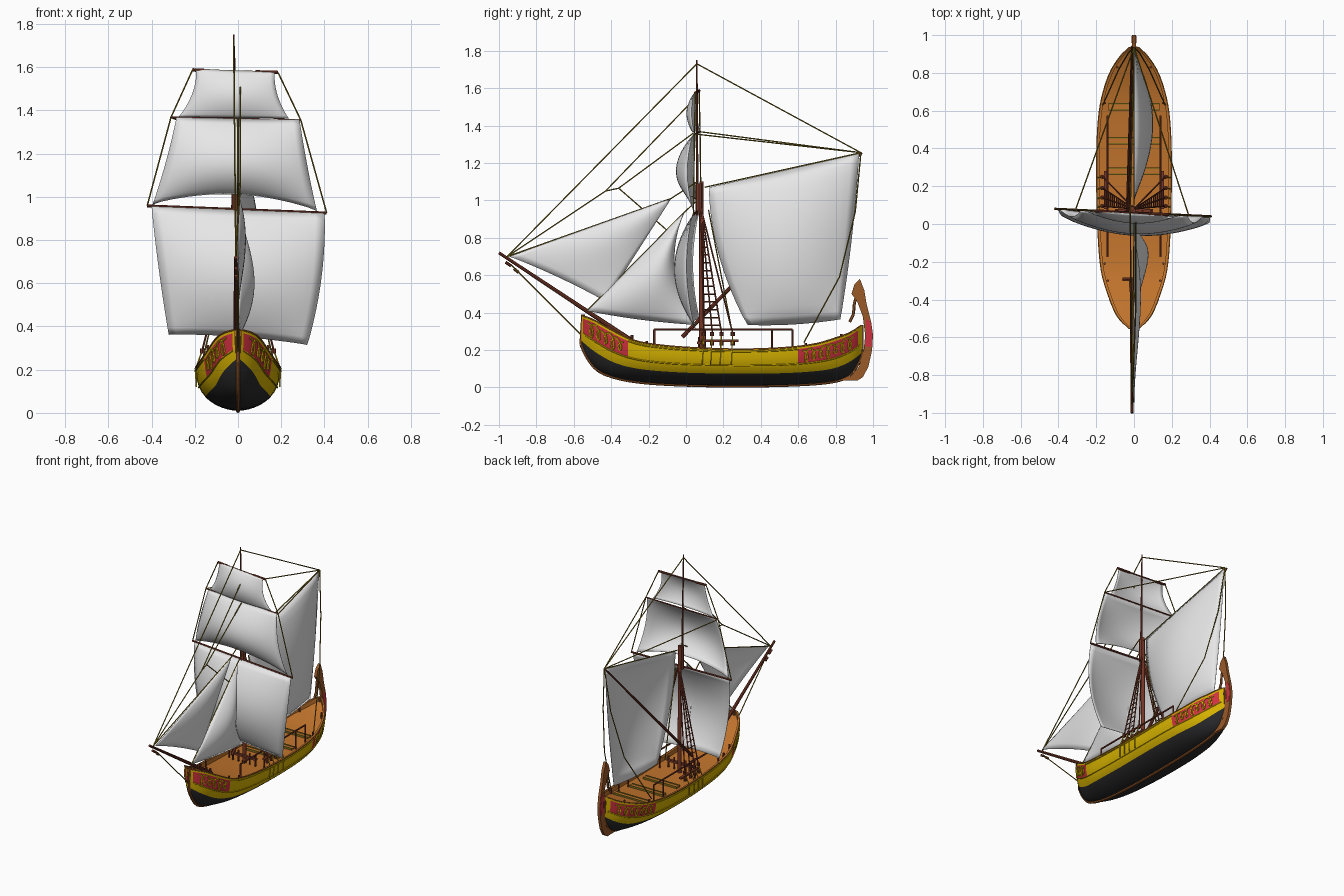
import bpy, bmesh, math
from mathutils import Vector as V

if "Cube" in bpy.data.objects:
    bpy.data.objects.remove(bpy.data.objects["Cube"])

def mat(name, r, g, b):
    m = bpy.data.materials.new(name)
    m.diffuse_color = (r, g, b, 1)
    m.use_nodes = True
    m.node_tree.nodes["Principled BSDF"].inputs["Base Color"].default_value = m.diffuse_color
    return m

YELLOW = mat("yellow_paint", .68, .45, .0)
BLACK = mat("black_tar", .022, .022, .024)
DECK = mat("deck_wood", .52, .17, .025)
RED = mat("red_panel", .62, .03, .05)
SPAR = mat("dark_red_wood", .18, .038, .02)
ROPE = mat("olive_rope", .21, .15, .012)
SAIL = mat("sail_cloth", .80, .80, .80)
KEEL = mat("keel_wood", .32, .10, .022)

def finish(name, bm, mats, smooth=True):
    bmesh.ops.remove_doubles(bm, verts=bm.verts, dist=1e-5)
    bmesh.ops.recalc_face_normals(bm, faces=bm.faces)
    me = bpy.data.meshes.new(name)
    bm.to_mesh(me)
    bm.free()
    for m in mats:
        me.materials.append(m)
    ob = bpy.data.objects.new(name, me)
    bpy.context.collection.objects.link(ob)
    if smooth:
        bpy.ops.object.select_all(action='DESELECT')
        ob.select_set(True)
        bpy.context.view_layer.objects.active = ob
        bpy.ops.object.shade_smooth_by_angle(angle=math.radians(40))
    return ob

def tubes(name, paths, r, m, n=6, r_end=None):
    """Round bars along each polyline, optionally tapered."""
    bm = bmesh.new()
    for path in paths:
        for a, b in zip(path, path[1:]):
            a, b = V(a), V(b)
            d = b - a
            mx = d.to_track_quat('Z', 'Y').to_matrix().to_4x4()
            mx.translation = (a + b) / 2
            bmesh.ops.create_cone(bm, cap_ends=True, segments=n, radius1=r,
                                  radius2=r if r_end is None else r_end, depth=d.length, matrix=mx)
    return finish(name, bm, [m])

def boxes(name, items, m):
    """Boxes given as (centre, size)."""
    bm = bmesh.new()
    for c, s in items:
        for v in bmesh.ops.create_cube(bm, size=1)['verts']:
            v.co = V(c) + V((v.co.x * s[0], v.co.y * s[1], v.co.z * s[2]))
    return finish(name, bm, [m], False)

def both(p):
    return [[(s * x, y, z) for x, y, z in p] for s in (-1, 1)]

# ---- hull lines: smooth interpolation of a few stations
def curve(*pts):
    def f(y):
        i = max(0, min(len(pts) - 2, sum(p[0] <= y for p in pts) - 1))
        def slope(j):
            a, b = pts[max(j - 1, 0)], pts[min(j + 1, len(pts) - 1)]
            return (b[1] - a[1]) / (b[0] - a[0])
        (x0, y0), (x1, y1) = pts[i], pts[i + 1]
        h = x1 - x0
        t = min(1, max(0, (y - x0) / h))
        return (y0 * (1 + 2 * t) * (1 - t) ** 2 + slope(i) * h * t * (1 - t) ** 2
                + y1 * t * t * (3 - 2 * t) + slope(i + 1) * h * t * t * (t - 1))
    return f

sheer = curve((-.56, .385), (-.5, .365), (-.4, .31), (-.3, .26), (-.2, .235), (0, .215), (.3, .205),
              (.55, .215), (.7, .235), (.8, .265), (.88, .295), (.94, .335))
keel = curve((-.56, .23), (-.53, .165), (-.48, .1), (-.4, .06), (-.25, .03), (0, .014), (.3, .01),
             (.6, .016), (.8, .035), (.88, .07), (.92, .13), (.94, .17))
water = curve((-.56, .25), (-.5, .2), (-.4, .14), (-.3, .108), (-.15, .088), (.1, .076), (.5, .076),
              (.7, .088), (.8, .105), (.88, .14), (.94, .185))
beam = curve((-.56, .014), (-.53, .05), (-.48, .09), (-.4, .125), (-.25, .17), (0, .19), (.3, .195),
             (.5, .19), (.65, .172), (.8, .125), (.9, .06), (.94, .016))

def half(y, z):
    u = min(1, max(0, (z - keel(y)) / (sheer(y) - keel(y))))
    return beam(y) * (1 - (1 - u) ** 2.5) ** .55

def band(y, f):  # height at fraction f of the yellow band
    return water(y) + f * (sheer(y) - water(y))

# ---- hull with painted bands, red end panels, bulwark and deck
ys = sorted({round(.19 - .75 * math.cos(math.pi * i / 44), 3) for i in range(45)} | {-.55, -.31, .6, .92})
bm = bmesh.new()
rows = []
for y in ys:
    k, w = keel(y), water(y)
    zs = [k + (w - k) * (i / 8) ** 1.6 for i in range(9)] + [band(y, f) for f in (.18, .36, .62, .9, 1)]
    p = [(half(y, z), z) for z in zs]
    e = max(0, p[-1][0] - .012)
    p += [(e, sheer(y)), (e, sheer(y) - .03), (0, sheer(y) - .026)]
    rows.append((y, p))
for s in (-1, 1):
    g = [[bm.verts.new((s * x, y, z)) for x, z in p] for y, p in rows]
    for i in range(len(g) - 1):
        ym = (ys[i] + ys[i + 1]) / 2
        for j in range(len(g[0]) - 1):
            f = bm.faces.new((g[i][j], g[i + 1][j], g[i + 1][j + 1], g[i][j + 1]))
            panel = -.55 < ym < -.31 or .6 < ym < .92
            f.material_index = 1 if j < 8 else 2 if j > 12 else 3 if panel and 10 <= j <= 11 else 0
finish("hull", bm, [YELLOW, BLACK, DECK, RED])

# wales along the hull and gold scrollwork on the panels
def on_hull(y, z):
    return (half(y, z) + .002, y, z)

def line(y0, y1, n, zf):
    return [on_hull(y, zf(y)) for y in (y0 + (y1 - y0) * i / n for i in range(n + 1))]
tubes("wales", both(line(-.55, .93, 44, lambda y: band(y, .33))) + both(line(-.31, .6, 24, lambda y: band(y, .9))),
      .004, YELLOW)
tubes("cap_rail", both(line(-.555, .935, 44, sheer)), .004, DECK)
scroll = []
for y0, y1, n in ((-.525, -.335, 5), (.625, .895, 7)):
    pts = []
    for i in range(n * 12 + 1):
        a = 2 * math.pi * i / 12
        y = y0 + (y1 - y0) * i / (n * 12) + .016 * math.sin(a)
        pts.append(on_hull(y, band(y, .63 + .19 * math.cos(a) * (1 + .25 * math.sin(a * .37)))))
    scroll += both(pts)
tubes("scrollwork", scroll, .0048, YELLOW, 5)

# ---- keel, stem and sternpost
tubes("keel", [[(0, -.55, .39)] + [(0, y, keel(y)) for y in ys] + [(0, .94, .335)]], .01, KEEL, 8)

# ---- rudder: side outline given thickness
def plate(name, outline, t, m):
    bm = bmesh.new()
    f = bm.faces.new([bm.verts.new((-t / 2, y, z)) for y, z in outline])
    r = bmesh.ops.extrude_face_region(bm, geom=[f])
    bmesh.ops.translate(bm, verts=[v for v in r['geom'] if isinstance(v, bmesh.types.BMVert)], vec=(t, 0, 0))
    return finish(name, bm, [m], False)
plate("rudder", [(.93, .58), (.953, .52), (.965, .45), (.99, .35), (1, .28), (.995, .2), (.975, .11), (.945, .055),
                 (.915, .036), (.83, .036), (.83, .05), (.88, .06), (.925, .11), (.95, .2), (.958, .28), (.945, .38),
                 (.915, .46), (.885, .5), (.9, .55)], .02, KEEL)
plate("rudder_red_panel", [(.962, .37), (.985, .35), (.995, .28), (.99, .215), (.958, .22), (.963, .29)], .024, RED)
tubes("tiller", [[(0, .875, .35), (0, .895, .39), (0, .9, .45), (0, .925, .53)]], .008, KEEL)

# ---- masts, bowsprit, yards and sprit
tubes("lower_mast", [[(-.008, .085, .18), (-.008, .082, 1.1)]], .015, SPAR, 10, .011)
tubes("mast_doubling", [[(-.01, .07, .93), (-.01, .07, 1.09)]], .02, SPAR, 8)
tubes("topmast", [[(-.01, .06, .92), (-.02, .058, 1.75)]], .008, SPAR, 8, .004)
tubes("bowsprit", [[(-.01, -.29, .25), (-.01, -1, .72)]], .013, SPAR, 8, .008)
tubes("bowsprit_blocks", [[(-.01, -.965, .67), (-.01, -.935, .65)], [(-.01, -.92, .635), (-.01, -.895, .615)]], .008, SPAR)
course = ((-.42, .08, .958), (.41, .04, .925))
topsl = ((-.31, .075, 1.367), (.29, .045, 1.355))
gallant = ((-.21, .07, 1.587), (.185, .05, 1.575))
tubes("course_yard", [course], .0065, SPAR, 8)
tubes("upper_yards", [topsl, gallant], .0045, SPAR, 8)
tubes("yard_ends", [[gallant[0], (-.13, .066, 1.583)], [(.08, .055, 1.578), gallant[1]]], .008, SPAR, 8)
tubes("sprit", [[(-.035, -.02, .27), (-.01, .94, 1.255)]], .011, SPAR, 8, .006)

# ---- sails: four-corner patch plus a billow
def sail(name, a, b, c, d, offset, n=18):
    """a,b = top corners, c,d = bottom corners under a and b."""
    a, b, c, d = map(V, (a, b, c, d))
    bm = bmesh.new()
    g = [[bm.verts.new((a.lerp(b, i / n)).lerp(c.lerp(d, i / n), j / n) + V(offset(i / n, j / n)))
          for i in range(n + 1)] for j in range(n + 1)]
    for j in range(n):
        for i in range(n):
            bm.faces.new((g[j][i], g[j][i + 1], g[j + 1][i + 1], g[j + 1][i]))
    ob = finish(name, bm, [SAIL])
    cloth = ob.modifiers.new("cloth_thickness", 'SOLIDIFY')
    cloth.thickness, cloth.offset = .003, 0
    return ob

def bell(t, p=.8):
    return max(0, math.sin(math.pi * t)) ** p

def square(depth, arch, left, right):
    return lambda u, v: (bell(v) * (right * u - left * (1 - u)),
                         -depth * bell(v) * (.35 + .65 * bell(u)) - .02 * bell(u) * v, arch * bell(u) * v ** 3)
sail("course_sail", (-.40, .075, .955), (.40, .035, .923), (-.32, .075, .362), (.32, .05, .315),
     square(.11, .015, .005, .025))
sail("topsail", (-.285, .07, 1.366), (.285, .04, 1.356), (-.395, .08, .965), (.365, .045, .935), square(.1, .062, -.008, -.005))
sail("topgallant_sail", (-.195, .065, 1.59), (.17, .045, 1.577), (-.275, .075, 1.37), (.235, .045, 1.363),
     square(.042, .0, -.025, -.02))
sail("mainsail", (0, .125, 1.07), (0, .925, 1.25), (0, .33, .335), (0, .825, .365),
     lambda u, v: (.1 * bell(u) * bell(v, .6), -.05 * (1 - u) * bell(v) + .012 * u * bell(v), -.012 * v * bell(u)))
sail("fore_staysail", (0, -.005, .94), (0, -.005, .94), (0, -.53, .41), (0, .055, .335),
     lambda u, v: (.075 * bell(u) * bell(v ** 1.3), -.085 * u * u * bell(v), -.01 * bell(u) * v))
sail("jib", (0, -.08, 1.01), (0, -.08, 1.01), (0, -.945, .70), (0, -.43, .46),
     lambda u, v: (.035 * bell(u) * bell(v), 0, .012 * bell(u) * v))

# ---- standing and running rigging
top, peak, tip = (-.02, .058, 1.73), (0, .935, 1.255), (-.01, -.955, .70)
ropes = [[top, tip], [top, peak], [topsl[0], peak], [topsl[1], peak],
         [(.01, .02, 1.516), (.01, -.43, 1.05), tip],
         [(0, .04, 1.36), (0, -.36, 1.065), (.01, -.43, 1.05)], [(0, -.36, 1.065), (0, -.09, .83)],
         [(0, -.935, .655), (0, -.56, .28)], [tip, (0, -.08, 1.01), (0, .06, 1.1)],
         [(0, -.53, .41), (0, -.005, .94), (0, .06, 1.0)],
         [(0, .1, 1.07), peak], [(0, .12, .95), (0, .24, .33)]]
ropes += both([peak, (.03, .905, .94), (.08, .82, .59), (.165, .63, .24)])
for a, b, c in zip(gallant, topsl, course):
    ropes += [[a, b, c]]
tubes("rigging", ropes, .0037, ROPE, 5)

# ---- shrouds, ratlines, deadeyes and chainplates
feet, head = [(.165, y, .29) for y in (.095, .14, .19, .25)], V((0, .08, .96))
shrouds, rat, eyes, chains = [], [], [], []
for f in feet:
    shrouds += both([f, head])
    eyes += both([(f[0], f[1], .275), (f[0], f[1], .297)]) + both([(f[0] + .004, f[1], .225), (f[0] + .004, f[1], .247)])
    chains += both([f, (.197, f[1] - .005, .2), (.192, f[1] - .01, .12)])
for i in range(1, 15):
    rat += both([V(f).lerp(head, i / 16) for f in feet[:3]])
tubes("shrouds", shrouds, .0045, SPAR, 5)
tubes("ratlines", rat, .0038, SPAR, 4)
tubes("deadeyes", eyes, .011, SPAR, 8)
tubes("chainplates", chains, .0035, YELLOW, 5)

# ---- deck rails, beams and fittings
tubes("deck_rail", both([(.14, -.17, .31), (.14, .57, .31)]), .006, SPAR)
tubes("rail_posts", [q for y in (-.17, .1, .46, .57) for q in both([(.14, y, .18), (.14, y, .31)])], .006, SPAR)
boxes("deck_beams", [((0, y, sheer(y) - .022), (.27, .03, .01)) for y in (.28, .44, .62)], DECK)
boxes("beam_edges", [((0, y + d, sheer(y) - .02), (.27, .008, .014)) for y in (.28, .44, .62) for d in (-.016, .016)], ROPE)
boxes("pin_rail", [((s * .15, .18, .25), (.02, .2, .012)) for s in (-1, 1)] + [((0, .07, .24), (.2, .02, .014))], SPAR)
tubes("belaying_pins", [[(x, .07, .19), (x, .07, .27)] for x in (-.09, -.045, .045, .09)], .006, SPAR)
tubes("bow_bitts", [[(x, -.29, .21), (x, -.29, .28)] for x in (-.05, -.02)] + [[(-.06, -.29, .255), (-.01, -.29, .255)]],
      .008, SPAR, 8)
tubes("bulwark_cleats", [q for y in (-.3, -.21, .64, .83) for q in
                         both([(beam(y) - .02, y, sheer(y) - .03), (beam(y) - .02, y, sheer(y) + .012)])], .007, SPAR)
